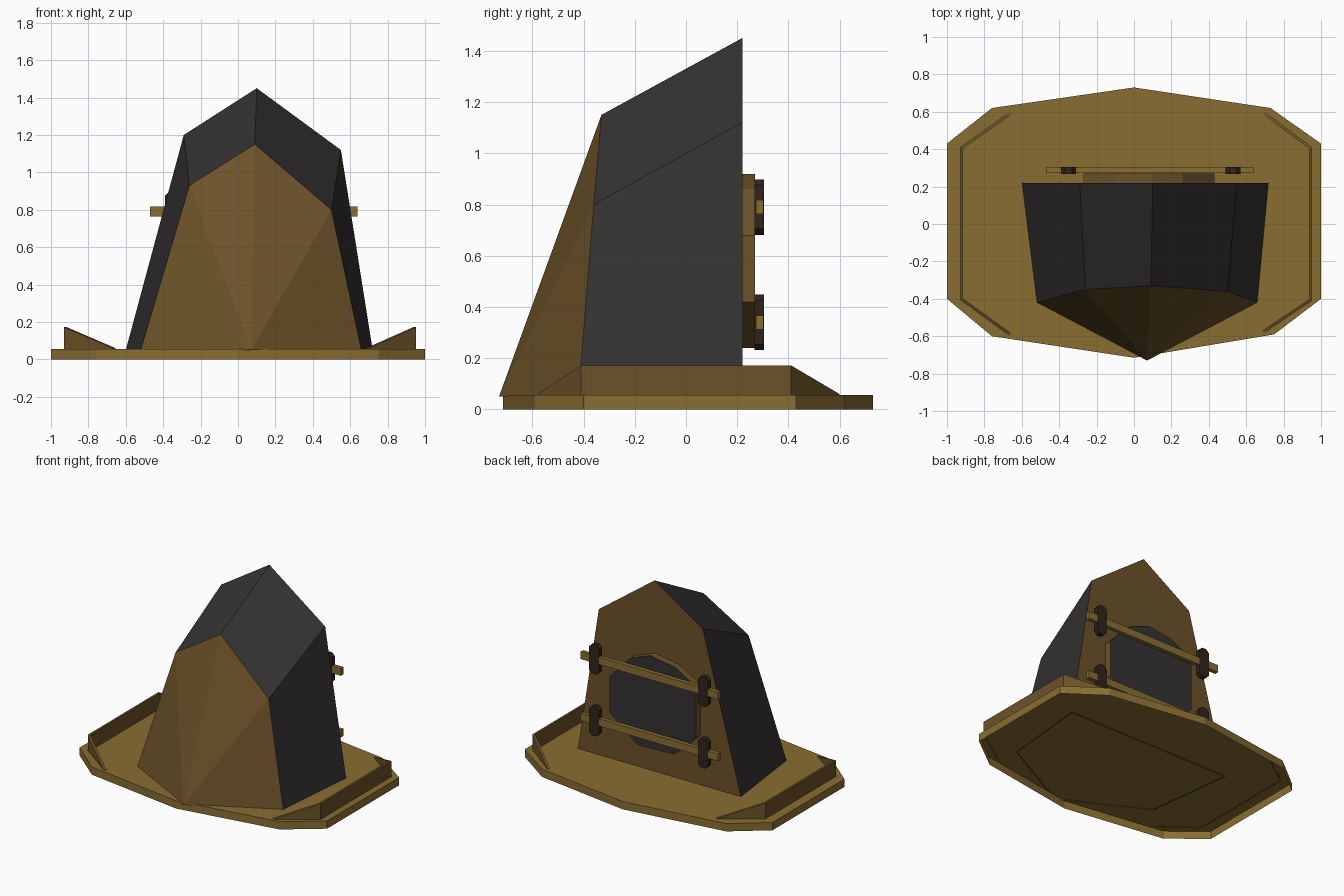
import bpy, bmesh
from mathutils import Vector

if "Cube" in bpy.data.objects:
    bpy.data.objects.remove(bpy.data.objects["Cube"])


def material(name, rgb):
    m = bpy.data.materials.new(name)
    m.diffuse_color = (*rgb, 1)
    m.use_nodes = True
    m.node_tree.nodes["Principled BSDF"].inputs["Base Color"].default_value = m.diffuse_color
    return m


GOLD = material("ochre", (0.25, 0.155, 0.032))
BROWN = material("brown", (0.15, 0.085, 0.022))
DARK = material("charcoal", (0.036, 0.031, 0.032))
UMBER = material("umber", (0.03, 0.017, 0.01))


def loft(name, loop_a, loop_b, mats, cap_a=True, cap_b=True, closed=True):
    """Join two matching loops with quads; mats = (sides, cap a, cap b)."""
    bm = bmesh.new()
    a = [bm.verts.new(p) for p in loop_a]
    b = [bm.verts.new(p) for p in loop_b]
    n = len(a)
    for i in range(n if closed else n - 1):
        j = (i + 1) % n
        bm.faces.new((a[i], a[j], b[j], b[i]))
    if cap_a:
        bm.faces.new(a).material_index = 1
    if cap_b:
        bm.faces.new(b).material_index = 2
    bmesh.ops.recalc_face_normals(bm, faces=bm.faces)
    me = bpy.data.meshes.new(name)
    bm.to_mesh(me)
    bm.free()
    for m in mats:
        me.materials.append(m)
    ob = bpy.data.objects.new(name, me)
    bpy.context.collection.objects.link(ob)
    return ob


def prism_y(name, profile, y0, y1, mats):
    """Extrude an xz profile along y."""
    return loft(name, [(x, y0, z) for x, z in profile],
                [(x, y1, z) for x, z in profile], mats)


# Base tray, open underneath
outline = [(0, 0.73), (0.73, 0.62), (1, 0.43), (1, -0.40), (0.75, -0.59),
           (0, -0.715), (-0.76, -0.60), (-1, -0.40), (-1, 0.43), (-0.76, 0.62)]
loft("base_tray", [(x, y, 0) for x, y in outline],
     [(x, y, 0.057) for x, y in outline], [GOLD] * 3, cap_a=False)

# Side rails with ends that slope down to the tray
for name, path in (("left_rail", [(-0.67, 0.595), (-0.93, 0.41), (-0.93, -0.405), (-0.67, -0.595)]),
                   ("right_rail", [(0.70, 0.60), (0.952, 0.41), (0.952, -0.41), (0.70, -0.58)])):
    side = 1 if path[0][0] > 0 else -1
    inner = [(x - side * 0.016, y * 0.985) for x, y in path]
    z0, heights = 0.055, (0.06, 0.172, 0.172, 0.06)
    bm = bmesh.new()
    rings = []
    for (ox, oy), (ix, iy), h in zip(path, inner, heights):
        rings.append([bm.verts.new(p) for p in
                      ((ox, oy, z0), (ox, oy, h), (ix, iy, h), (ix, iy, z0))])
    for r, s in zip(rings, rings[1:]):
        for k in range(4):
            bm.faces.new((r[k], r[(k + 1) % 4], s[(k + 1) % 4], s[k]))
    bm.faces.new(rings[0])
    bm.faces.new(rings[-1])
    bmesh.ops.recalc_face_normals(bm, faces=bm.faces)
    me = bpy.data.meshes.new(name)
    bm.to_mesh(me)
    bm.free()
    me.materials.append(BROWN)
    bpy.context.collection.objects.link(bpy.data.objects.new(name, me))

# Faceted hood: dark shell, flat brown back wall, open at the bottom
front = [(-0.52, -0.42, 0.05), (-0.26, -0.35, 0.93), (0.09, -0.33, 1.15),
         (0.50, -0.36, 0.80), (0.66, -0.42, 0.05)]
back = [(-0.60, 0.22, 0.05), (-0.29, 0.22, 1.20), (0.10, 0.22, 1.45),
        (0.55, 0.22, 1.12), (0.72, 0.22, 0.05)]
loft("hood_shell", front, back, [DARK, DARK, BROWN], cap_a=False, closed=False)

# Pointed brown nose fanning from the front rim to one tip
bm = bmesh.new()
tip = bm.verts.new((0.07, -0.73, 0.05))
rim = [bm.verts.new(p) for p in front]
for p, q in zip(rim, rim[1:]):
    bm.faces.new((p, q, tip))
bmesh.ops.recalc_face_normals(bm, faces=bm.faces)
if bm.faces[:][0].normal.y > 0:
    bmesh.ops.reverse_faces(bm, faces=bm.faces)
me = bpy.data.meshes.new("hood_nose")
bm.to_mesh(me)
bm.free()
me.materials.append(BROWN)
bpy.context.collection.objects.link(bpy.data.objects.new("hood_nose", me))

# Raised hatch on the back wall
hatch = [(0.43, 0.42), (0.43, 0.68), (0.26, 0.86), (0.10, 0.92), (-0.10, 0.89),
         (-0.27, 0.79), (-0.27, 0.42), (-0.09, 0.25), (0.20, 0.24)]
prism_y("back_hatch", hatch, 0.215, 0.27, [BROWN, BROWN, DARK])

# Two cross bars, each held by a pair of chamfered brackets
for level, z in (("upper", 0.79), ("lower", 0.34)):
    bar = [(-0.47, z - 0.027), (0.64, z - 0.027), (0.64, z + 0.027), (-0.47, z + 0.027)]
    prism_y(level + "_bar", bar, 0.273, 0.302, [GOLD] * 3)
    for side, x in (("left", -0.35), ("right", 0.53)):
        w, h, c = 0.04, 0.108, 0.022
        shape = [(x - w, z - h + c), (x - w + c, z - h), (x + w - c, z - h), (x + w, z - h + c),
                 (x + w, z + h - c), (x + w - c, z + h), (x - w + c, z + h), (x - w, z + h - c)]
        prism_y(f"{level}_{side}_bracket", shape, 0.268, 0.305, [UMBER] * 3)
